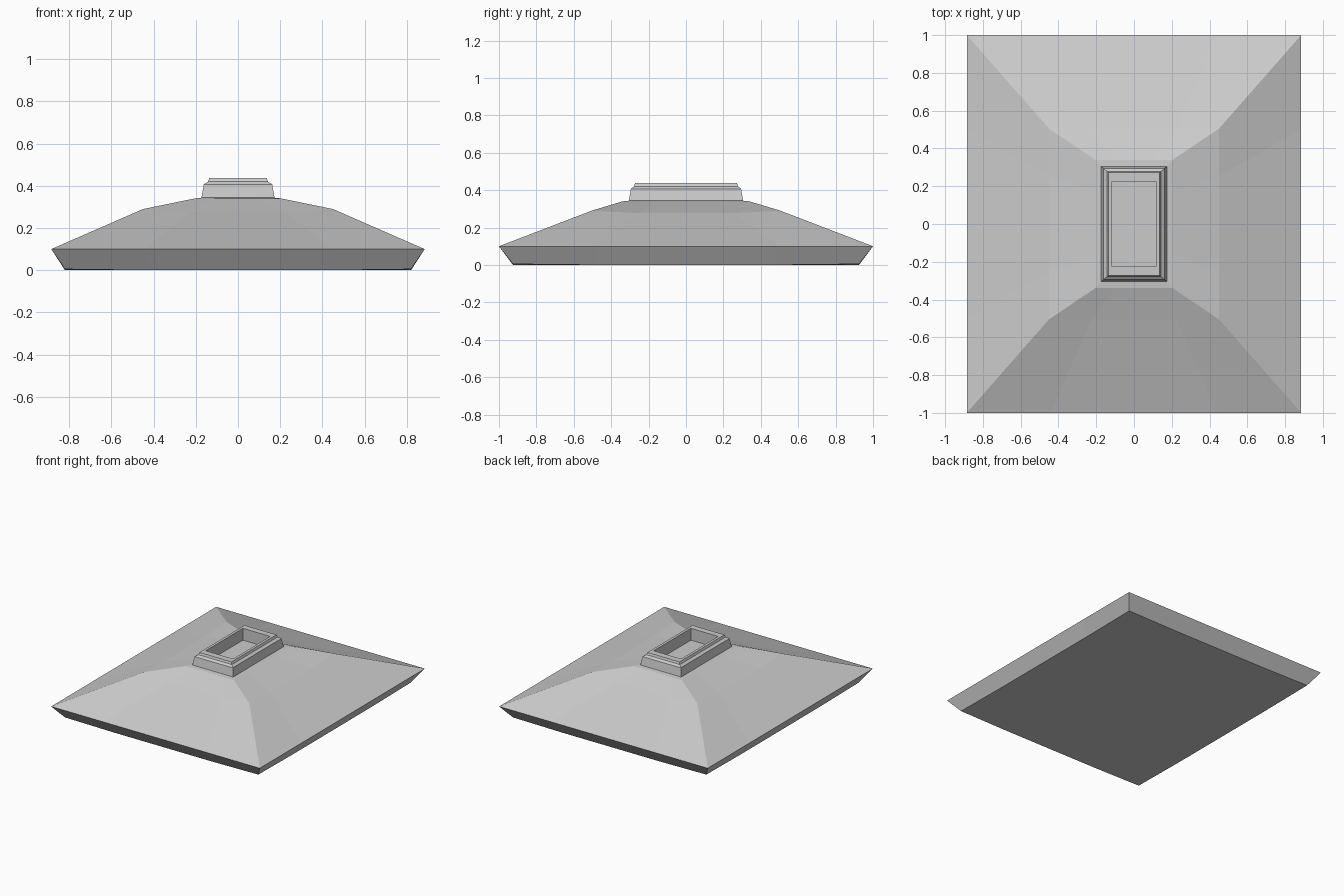
import bpy, bmesh

if "Cube" in bpy.data.objects:
    bpy.data.objects.remove(bpy.data.objects["Cube"])


def ring(bm, hx, hy, z, sag=0.0, segmented=True):
    """Rectangular loop; points between corners may sit lower by sag."""
    steps = (-1, -0.5, 0.5) if segmented else (-1,)
    corners = [(-1, -1), (1, -1), (1, 1), (-1, 1)]
    verts = []
    for i, a in enumerate(corners):
        b = corners[(i + 1) % 4]
        for s in steps:
            t = (s + 1) / 2
            x, y = a[0] + (b[0] - a[0]) * t, a[1] + (b[1] - a[1]) * t
            verts.append(bm.verts.new((x * hx, y * hy, z - (sag if t else 0))))
    return verts


def loft(name, sections, segmented):
    """Join stacked rectangular sections and cap both ends."""
    bm = bmesh.new()
    loops = [ring(bm, *s, segmented=segmented) for s in sections]
    for lo, hi in zip(loops, loops[1:]):
        n = len(lo)
        for i in range(n):
            j = (i + 1) % n
            bm.faces.new((lo[i], lo[j], hi[j], hi[i]))
    bm.faces.new(loops[0][::-1])
    bm.faces.new(loops[-1])
    bmesh.ops.recalc_face_normals(bm, faces=bm.faces)
    mesh = bpy.data.meshes.new(name)
    bm.to_mesh(mesh)
    bm.free()
    obj = bpy.data.objects.new(name, mesh)
    bpy.context.collection.objects.link(obj)
    return obj


# Hipped roof with bevelled underside and slightly sagging slopes
loft("roof", [
    (0.82, 0.925, 0.005, 0.005),
    (0.885, 1.0, 0.10, 0.0),
    (0.45, 0.505, 0.29, 0.013),
    (0.205, 0.34, 0.34, 0.0),
    (0.17, 0.30, 0.344, 0.0),
], True)

# Stepped collar with a rectangular recess
loft("collar", [
    (0.175, 0.307, 0.335),
    (0.162, 0.295, 0.407),
    (0.142, 0.278, 0.42),
    (0.136, 0.273, 0.437),
    (0.116, 0.225, 0.437),
    (0.116, 0.225, 0.346),
], False)
